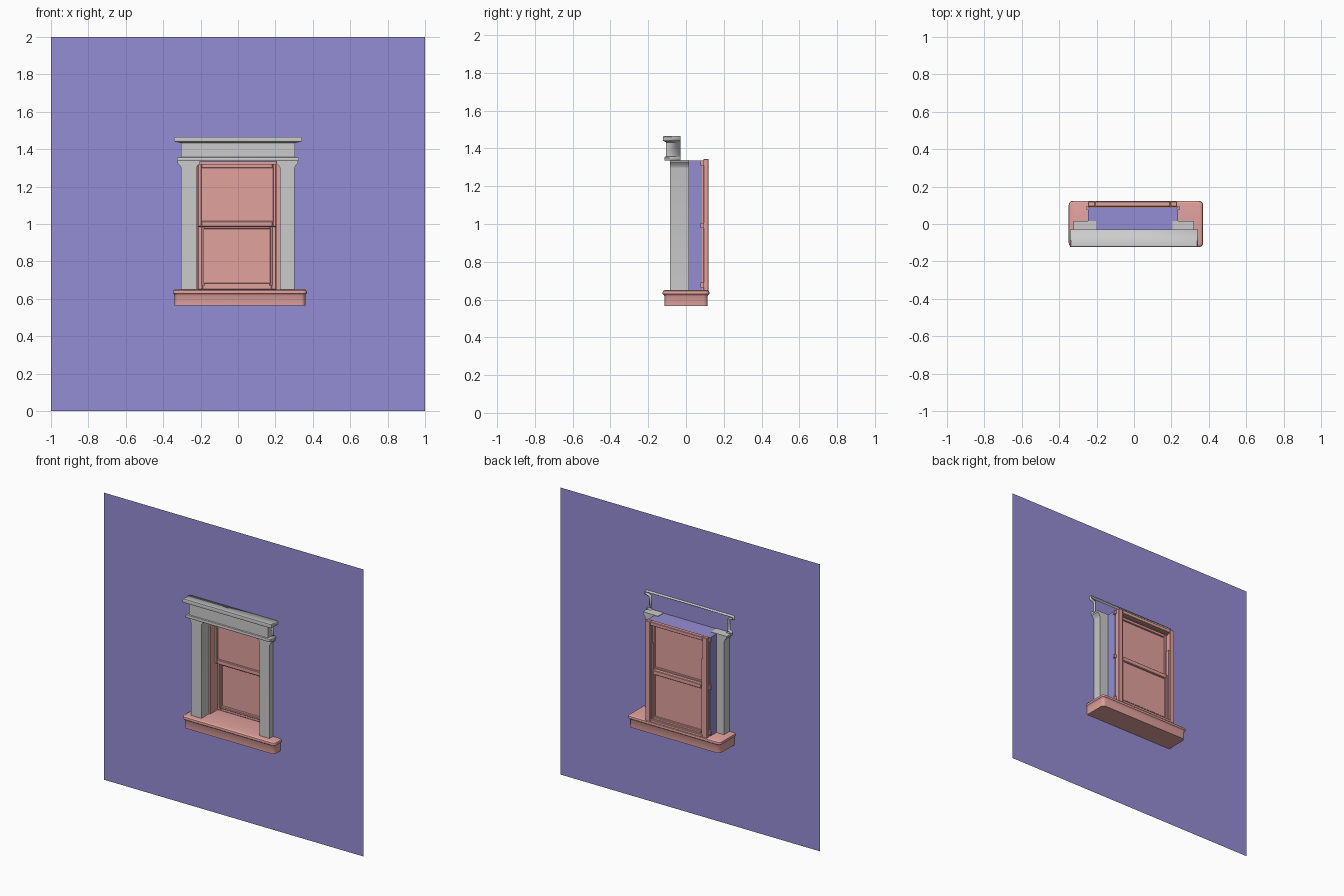
import bpy, bmesh, math

if "Cube" in bpy.data.objects:
    bpy.data.objects.remove(bpy.data.objects["Cube"])

def material(name, col):
    m = bpy.data.materials.new(name)
    m.diffuse_color = col
    m.use_nodes = True
    m.node_tree.nodes["Principled BSDF"].inputs["Base Color"].default_value = m.diffuse_color
    return m

RED = material("red_paint", (0.75, 0.36, 0.34, 1))
BLUE = material("blue_wall", (0.30, 0.27, 0.66, 1))
WALL_Y = -0.047

def finish(name, bm, mat=None, recalc=True):
    if recalc:
        bmesh.ops.recalc_face_normals(bm, faces=bm.faces)
    me = bpy.data.meshes.new(name)
    bm.to_mesh(me)
    bm.free()
    ob = bpy.data.objects.new(name, me)
    bpy.context.collection.objects.link(ob)
    if mat:
        me.materials.append(mat)
    return ob

def smooth(ob):
    bpy.ops.object.select_all(action='DESELECT')
    ob.select_set(True)
    bpy.context.view_layer.objects.active = ob
    bpy.ops.object.shade_smooth_by_angle(angle=math.radians(35))

def bridge(bm, a, b, closed=True):
    n = len(a)
    for i in range(n if closed else n - 1):
        j = (i + 1) % n
        bm.faces.new((a[i], a[j], b[j], b[i]))

def boxes(name, items, mat=None, bevel=0.003):
    """Several boxes (x0, x1, y0, y1, z0, z1) in one object."""
    bm = bmesh.new()
    for x0, x1, y0, y1, z0, z1 in items:
        vs = bmesh.ops.create_cube(bm, size=1)["verts"]
        for v in vs:
            v.co = (x1 if v.co.x > 0 else x0, y1 if v.co.y > 0 else y0, z1 if v.co.z > 0 else z0)
    ob = finish(name, bm, mat)
    if bevel:
        b = ob.modifiers.new("bevel", 'BEVEL')
        b.width = bevel
        b.segments = 1
    return ob

def frame(x0, x1, y0, y1, z0, z1, side, bottom, top):
    """Four bars around a rectangle."""
    return [(x0, x0 + side, y0, y1, z0, z1), (x1 - side, x1, y0, y1, z0, z1),
            (x0 + side, x1 - side, y0, y1, z0, z0 + bottom),
            (x0 + side, x1 - side, y0, y1, z1 - top, z1)]

def loft(name, x0, x1, y0, y1, rings, radius, mat=None, steps=5):
    """Stack rounded rectangles; rings are (x offset, y offset, z)."""
    bm = bmesh.new()
    loops = []
    for ox, oy, z in rings:
        loop = []
        for k, (sx, sy) in enumerate(((1, 1), (-1, 1), (-1, -1), (1, -1))):
            cx = x1 + ox - radius if sx > 0 else x0 - ox + radius
            cy = y1 + oy - radius if sy > 0 else y0 - oy + radius
            for i in range(steps + 1 if radius else 1):
                a = math.pi / 2 * (k + i / steps)
                loop.append(bm.verts.new((cx + radius * math.cos(a), cy + radius * math.sin(a), z)))
        loops.append(loop)
    for a, b in zip(loops, loops[1:]):
        bridge(bm, a, b)
    bm.faces.new(loops[0][::-1])
    bm.faces.new(loops[-1])
    ob = finish(name, bm, mat)
    smooth(ob)
    return ob

# wall sheet with an opening, its reveal and a small inner lip
bm = bmesh.new()
def rect(x0, x1, z0, z1, y):
    return [bm.verts.new((x, y, z)) for x, z in ((x0, z0), (x1, z0), (x1, z1), (x0, z1))]
wall_loops = [rect(-1, 1, 0, 2, WALL_Y), rect(-0.245, 0.235, 0.635, 1.337, WALL_Y),
              rect(-0.245, 0.235, 0.635, 1.337, 0.085), rect(-0.215, 0.205, 0.635, 1.325, 0.085)]
for a, b in zip(wall_loops, wall_loops[1:]):
    bridge(bm, a, b)
finish("wall", bm, BLUE, recalc=False)

# sill with rounded nosing
loft("sill", -0.34, 0.36, -0.115, 0.115,
     [(0, 0, 0.565), (0, 0, 0.618), (0.003, 0.003, 0.624), (0.008, 0.008, 0.629),
      (0.009, 0.009, 0.637), (0.007, 0.007, 0.644), (0.002, 0.002, 0.648), (-0.004, -0.004, 0.65)],
     0.022, RED)

# pilasters with flared capitals
cap = [(0, 0, 0.645), (0, 0, 1.295), (0.002, 0, 1.303), (0.007, 0, 1.312),
       (0.015, 0, 1.321), (0.02, 0, 1.327), (0.02, 0, 1.34)]
loft("left_pilaster", -0.304, -0.222, -0.085, 0.015, cap, 0)
loft("right_pilaster", 0.225, 0.302, -0.085, 0.015, cap, 0)

# cornice: moulding profile swept round three sides, open at the back
profile = [(-0.012, 1.337), (0.018, 1.337), (0.021, 1.342), (0.021, 1.350), (0.017, 1.355),
           (0, 1.358), (0, 1.432), (0.014, 1.436), (0.034, 1.440), (0.037, 1.445),
           (0.037, 1.460), (0.033, 1.465)]
bm = bmesh.new()
loops = []
for o, z in profile:
    x, yf, yb = 0.305 + o, -0.105 - o * 0.45, -0.03
    loops.append([bm.verts.new(c) for c in ((-x, yb, z), (-x, yf, z), (x, yf, z), (x, yb, z))])
for a, b in zip(loops, loops[1:]):
    bridge(bm, a, b, closed=False)
bm.faces.new(loops[-1])
cornice = finish("cornice", bm)
smooth(cornice)
s = cornice.modifiers.new("thickness", 'SOLIDIFY')
s.thickness = 0.008
s.offset = -1

# outer window frame and the jamb lining
boxes("window_frame", frame(-0.245, 0.23, 0.092, 0.12, 0.645, 1.345, 0.036, 0.02, 0.026), RED)
boxes("jamb_lining", [(-0.238, -0.213, 0.0, 0.092, 0.645, 1.33),
                      (0.203, 0.228, 0.0, 0.092, 0.645, 1.33),
                      (-0.238, 0.228, 0.015, 0.092, 1.318, 1.333)], RED, 0)

# upper sash in front, lower sash behind
boxes("upper_sash", frame(-0.214, 0.204, 0.05, 0.08, 0.985, 1.325, 0.018, 0.03, 0.025), RED)
boxes("upper_pane", [(-0.2, 0.19, 0.062, 0.07, 1.0, 1.31)], RED, 0)
boxes("lower_sash", frame(-0.214, 0.204, 0.078, 0.105, 0.65, 1.005, 0.024, 0.03, 0.03), RED)
boxes("lower_sash_bead", frame(-0.195, 0.185, 0.07, 0.1, 0.67, 0.985, 0.014, 0.014, 0.012), RED, 0.002)
boxes("lower_pane", [(-0.194, 0.184, 0.087, 0.094, 0.67, 0.99)], RED, 0)

# sash guides on the back and rail ends showing beside the reveal
boxes("sash_guides", [(-0.212, -0.198, 0.09, 0.115, 0.65, 1.19),
                      (0.188, 0.202, 0.09, 0.115, 0.65, 1.19)], RED, 0.002)
boxes("rail_ends", [(x, x + 0.015, 0.078, 0.094, z, z + 0.025)
                    for x in (-0.255, 0.23) for z in (0.665, 0.98, 1.31)], RED, 0)
